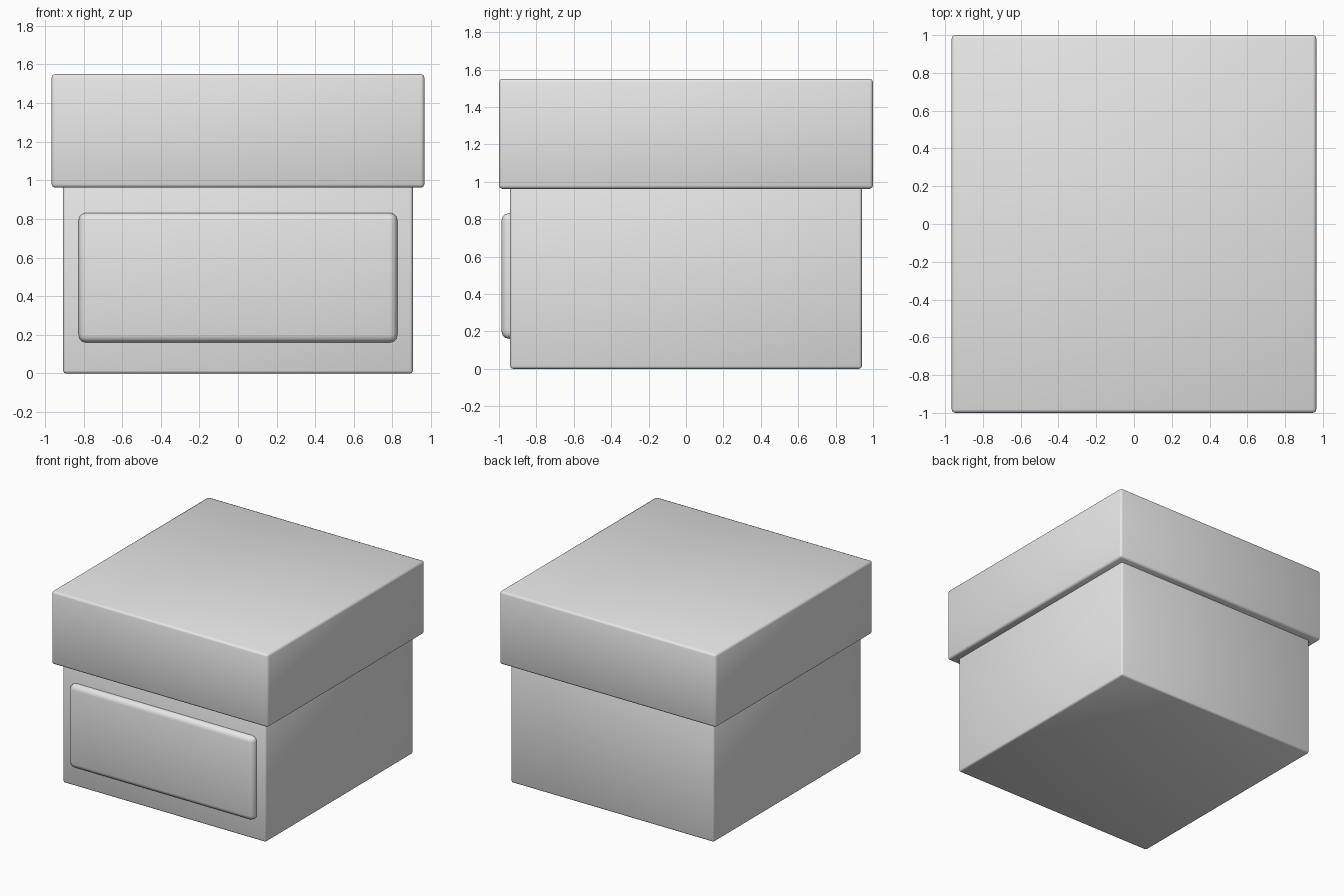
import bpy

# Remove the default cube
cube = bpy.data.objects.get("Cube")
if cube:
    bpy.data.objects.remove(cube, do_unlink=True)

# One plain grey for every part
grey = bpy.data.materials.new("plain grey")
grey.use_nodes = True
colour = (0.8, 0.8, 0.8, 1)
grey.diffuse_color = colour
grey.node_tree.nodes["Principled BSDF"].inputs["Base Color"].default_value = colour


def rounded_box(name, low, high, bevel, segments):
    """Box between two corners with softened, smooth-shaded edges."""
    centre = [(a + b) / 2 for a, b in zip(low, high)]
    bpy.ops.mesh.primitive_cube_add(size=1, location=centre)
    box = bpy.context.object
    box.name = name
    box.scale = [b - a for a, b in zip(low, high)]
    bpy.ops.object.transform_apply(location=False, rotation=False, scale=True)
    box.data.materials.append(grey)
    mod = box.modifiers.new("soft edges", "BEVEL")
    mod.width = bevel
    mod.segments = segments
    bpy.ops.object.modifier_apply(modifier=mod.name)
    bpy.ops.object.shade_smooth()
    return box


# Box body, tucked slightly into the lid
rounded_box("box_body", (-0.905, -0.94, 0), (0.905, 0.94, 1.0), 0.014, 2)

# Overhanging lid
rounded_box("lid", (-0.965, -1, 0.962), (0.965, 1, 1.55), 0.018, 2)

# Raised label plate on the front, its back half sunk in the body
rounded_box("front_panel", (-0.825, -0.986, 0.16), (0.825, -0.89, 0.832), 0.04, 3)
